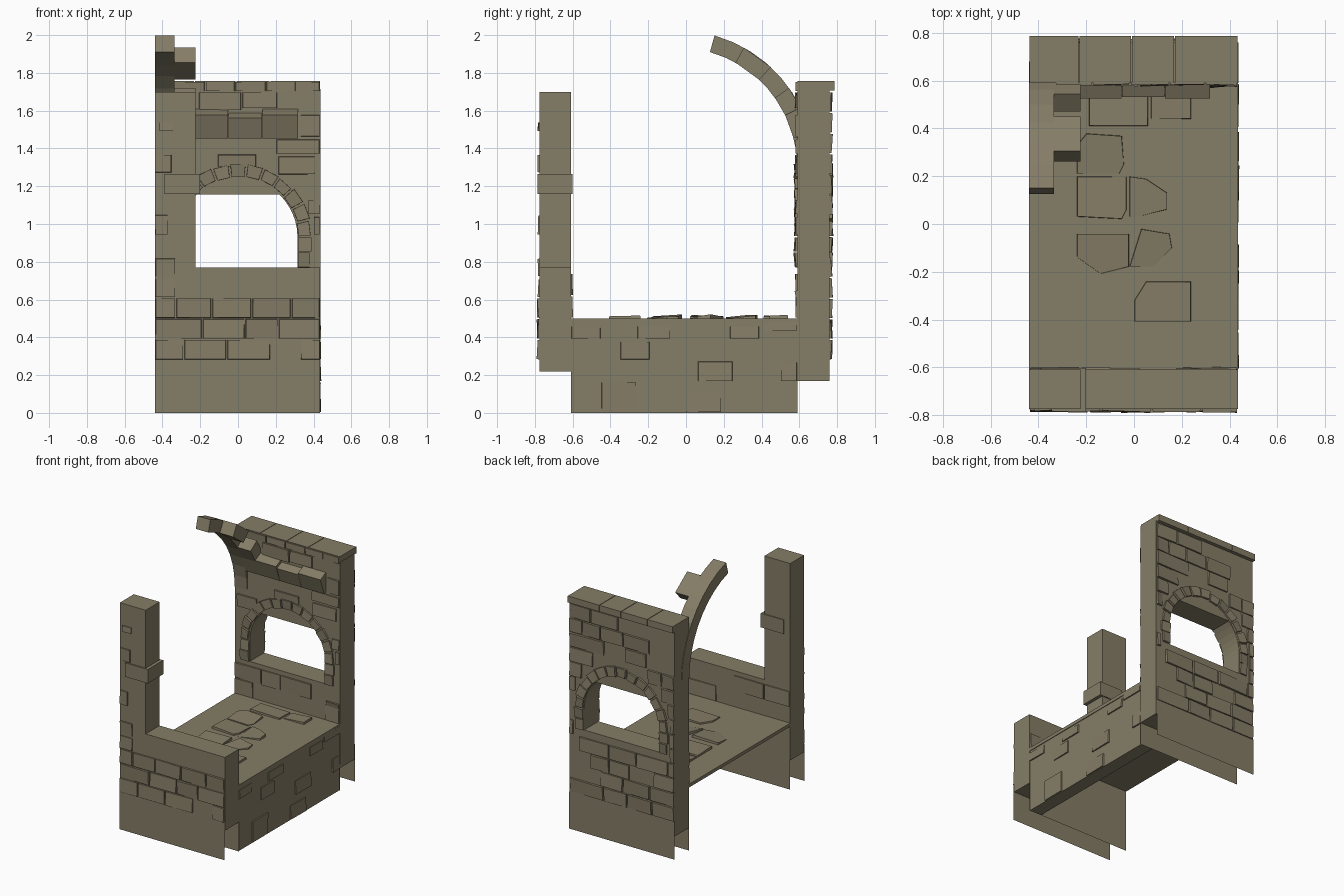
import bpy, bmesh, math, random
from mathutils import Vector

random.seed(4)
cube = bpy.data.objects.get("Cube")
if cube:
    bpy.data.objects.remove(cube)

stone = bpy.data.materials.new("olive_stone")
COLOR = (0.235, 0.205, 0.135, 1)
stone.diffuse_color = COLOR
stone.use_nodes = True
bsdf = stone.node_tree.nodes["Principled BSDF"]
bsdf.inputs["Base Color"].default_value = COLOR
bsdf.inputs["Roughness"].default_value = 0.9

LEFT, RIGHT = -0.44, 0.435
FRONT_OUT, FRONT_IN = -0.775, -0.61
BACK_IN, BACK_OUT = 0.59, 0.76
ARCH_Z, ARCH_R, RING_R = 0.93, 0.315, 0.395
SILL, LINTEL = 0.77, 1.155


def place(axis, u, v, d):
    return {"x": (d, u, v), "y": (u, d, v), "z": (u, v, d)}[axis]


def prism(bm, pts, axis, a, b, taper=1.0, jitter=0.0):
    """Extrude a 2D outline along an axis; the far end may shrink and tilt."""
    n = len(pts)
    cu = sum(p[0] for p in pts) / n
    cv = sum(p[1] for p in pts) / n
    tu, tv = random.uniform(-jitter, jitter), random.uniform(-jitter, jitter)
    near = [bm.verts.new(place(axis, u, v, a)) for u, v in pts]
    far = []
    for u, v in pts:
        su = math.copysign(1, u - cu) * tu + math.copysign(1, v - cv) * tv
        far.append(bm.verts.new(place(axis, cu + (u - cu) * taper, cv + (v - cv) * taper, b + su)))
    bm.faces.new(near)
    bm.faces.new(far[::-1])
    for i in range(n):
        j = (i + 1) % n
        bm.faces.new((near[j], near[i], far[i], far[j]))


def rect(u0, u1, v0, v1):
    return [(u0, v0), (u1, v0), (u1, v1), (u0, v1)]


def finish(name, bm):
    bmesh.ops.recalc_face_normals(bm, faces=bm.faces)
    mesh = bpy.data.meshes.new(name)
    bm.to_mesh(mesh)
    bm.free()
    mesh.materials.append(stone)
    obj = bpy.data.objects.new(name, mesh)
    bpy.context.scene.collection.objects.link(obj)
    return obj


def solid(name, pts, axis, a, b):
    bm = bmesh.new()
    prism(bm, pts, axis, a, b)
    return finish(name, bm)


def polar(cu, cv, r, deg):
    t = math.radians(deg)
    return (cu + r * math.cos(t), cv + r * math.sin(t))


def ring_piece(cu, cv, r0, r1, a0, a1):
    return [polar(cu, cv, r0, a0), polar(cu, cv, r1, a0), polar(cu, cv, r1, a1), polar(cu, cv, r0, a1)]


def brick(bm, u0, u1, v0, v1, axis, d, out):
    if u1 - u0 > 0.03:
        g = 0.003
        prism(bm, rect(u0 + g, u1 - g, v0 + g, v1 - g), axis, d - out * 0.5, d + out, 0.97, abs(out) * 0.35)


def arch_half_width(z0, z1):
    """Half width kept clear of bricks by the window surround."""
    if z1 < SILL + 0.01 or z0 > ARCH_Z + RING_R:
        return 0
    h = max(0, z0 - ARCH_Z)
    return math.sqrt(max(0, RING_R ** 2 - h * h)) + 0.005


def brick_rows(bm, x0, x1, z0, z1, rows, d, out, fill):
    h = (z1 - z0) / rows
    for r in range(rows):
        a, b = z0 + r * h, z0 + (r + 1) * h
        w = arch_half_width(a, b)
        x = x0 - random.uniform(0, 0.12)
        while x < x1:
            nx = x + random.uniform(0.15, 0.27)
            if x1 - nx < 0.06:
                nx = x1 + 0.001
            lo, hi = max(x, x0), min(nx, x1)
            if random.random() < fill:
                if w:
                    brick(bm, lo, min(hi, -w), a, b, "y", d, out)
                    brick(bm, max(lo, w), hi, a, b, "y", d, out)
                else:
                    brick(bm, lo, hi, a, b, "y", d, out)
            x = nx


# Floor and the one solid side of the base
solid("floor", rect(LEFT, RIGHT, FRONT_IN, BACK_IN), "z", 0.475, 0.5)
solid("base_side_wall", rect(FRONT_IN, BACK_IN, 0, 0.49), "x", 0.33, 0.43)

# Front parapet and broken pillar
solid("front_wall", rect(LEFT, RIGHT, 0.22, SILL), "y", FRONT_OUT, FRONT_IN)
solid("front_pillar", rect(LEFT, -0.225, SILL, 1.7), "y", FRONT_OUT, FRONT_IN)
solid("pillar_band", rect(-0.39, -0.2, 1.16, 1.265), "y", FRONT_OUT - 0.01, FRONT_IN + 0.008)

# Hanging skirt sheets under both walls
for name, y, top in (("front_outer_skirt", FRONT_OUT - 0.007, 0.28), ("front_inner_skirt", FRONT_IN, 0.48),
                     ("back_inner_skirt", BACK_IN, 0.48), ("back_outer_skirt", BACK_OUT + 0.007, 0.28)):
    bm = bmesh.new()
    bm.faces.new([bm.verts.new((x, y, z)) for x, z in rect(LEFT, RIGHT, 0, top)])
    finish(name, bm)

# Back wall with flat-headed arch window: half outline, mirrored
a_top = math.degrees(math.asin((LINTEL - ARCH_Z) / ARCH_R))
arc = [polar(0, ARCH_Z, ARCH_R, a_top * (1 - i / 6)) for i in range(7)]
half = [(0, 0.17), (0.437, 0.17), (0.437, 1.715), (0, 1.715), (0, LINTEL)] + arc + [(ARCH_R, SILL), (0, SILL)]
back_wall = solid("back_wall", half, "y", BACK_IN, BACK_OUT)
back_wall.modifiers.new("mirror", "MIRROR")

# Coping stones along the top
bm = bmesh.new()
cuts = [LEFT, -0.23, -0.01, 0.17, RIGHT]
for a, b in zip(cuts, cuts[1:]):
    prism(bm, rect(a + 0.002, b - 0.002, BACK_IN, 0.787), "z", 1.708, 1.757)
finish("coping_stones", bm)

# Window surround on both faces: voussoirs and jamb stones
bm = bmesh.new()
COUNT = 13
for d, out in ((BACK_IN, -0.014), (BACK_OUT, 0.014)):
    for i in range(COUNT):
        a0, a1 = 180 * i / COUNT + 0.8, 180 * (i + 1) / COUNT - 0.8
        r0 = ARCH_R + random.uniform(0.002, 0.012)
        r1 = RING_R - random.uniform(0, 0.015)
        prism(bm, ring_piece(0, ARCH_Z, r0, r1, a0, a1), "y", d - out, d + out, 0.96, 0.004)
    for side in (-1, 1):
        for z0, z1 in ((SILL, 0.85), (0.853, ARCH_Z)):
            u = sorted((side * (ARCH_R + 0.002), side * (RING_R - random.uniform(0, 0.02))))
            prism(bm, rect(u[0], u[1], z0, z1), "y", d - out, d + out, 0.97, 0.004)
finish("window_surround", bm)

# Wall bricks
bm = bmesh.new()
brick_rows(bm, LEFT, RIGHT, 0.28, 0.61, 3, FRONT_OUT, -0.01, 0.95)
for u0, u1, v0, v1 in ((-0.42, -0.34, 1.49, 1.54), (LEFT, -0.35, 1.27, 1.37), (LEFT, -0.37, 0.94, 1.05),
                       (LEFT, -0.33, 0.72, 0.82), (LEFT, -0.33, 0.61, 0.71)):
    brick(bm, u0, u1, v0, v1, "y", FRONT_OUT, -0.008)
brick_rows(bm, LEFT, RIGHT, 0.5, 0.74, 2, FRONT_IN, 0.008, 0.5)
finish("front_bricks", bm)

bm = bmesh.new()
brick_rows(bm, LEFT, RIGHT, 0.28, 1.7, 13, BACK_OUT, 0.011, 0.8)
finish("back_outer_bricks", bm)

bm = bmesh.new()
brick_rows(bm, -0.33, RIGHT, 1.7, 1.755, 1, BACK_IN, -0.007, 1)
for u0, u1, v0, v1 in ((-0.21, 0.02, 1.6, 1.7), (0.02, 0.21, 1.61, 1.7), (-0.11, 0.1, 1.3, 1.37),
                       (0.2, RIGHT, 1.37, 1.45), (0.33, RIGHT, 1.46, 1.58), (0.21, 0.41, 1.26, 1.36),
                       (-0.42, -0.25, 1.16, 1.26), (0.37, RIGHT, 1.05, 1.13), (0.4, RIGHT, 0.94, 1.04),
                       (0.32, RIGHT, 0.61, 0.65)):
    brick(bm, u0, u1, v0, v1, "y", BACK_IN, -0.01)
brick_rows(bm, LEFT, RIGHT, 0.5, 0.74, 2, BACK_IN, -0.008, 0.5)
finish("back_inner_bricks", bm)

# Loose stones on the base side
bm = bmesh.new()
for u0, u1, v0, v1 in ((-0.61, -0.45, 0.39, 0.46), (-0.26, -0.08, 0.39, 0.46), (-0.35, -0.19, 0.28, 0.38),
                       (-0.45, -0.26, 0, 0.165), (0.06, 0.25, 0.165, 0.275), (0, 0.19, 0, 0.11),
                       (0.23, 0.39, 0.39, 0.46), (0.4, 0.59, 0.43, 0.49), (0.5, 0.59, 0.165, 0.27)):
    brick(bm, u0, u1, v0, v1, "x", 0.43, 0.007)
finish("base_side_stones", bm)

# Flagstones on the floor
flags = [
    [(-0.19, 0.41), (0.06, 0.41), (0.06, 0.54), (-0.19, 0.54)],
    [(0.07, 0.44), (0.24, 0.44), (0.24, 0.54), (0.07, 0.54)],
    [(-0.24, 0.21), (-0.06, 0.21), (-0.04, 0.25), (-0.05, 0.37), (-0.2, 0.38), (-0.24, 0.33)],
    [(-0.24, 0.03), (-0.05, 0.02), (-0.03, 0.06), (-0.03, 0.2), (-0.24, 0.2)],
    [(-0.02, 0.02), (0.14, 0.06), (0.14, 0.13), (0.05, 0.19), (-0.02, 0.2)],
    [(-0.24, -0.14), (-0.14, -0.21), (-0.02, -0.18), (-0.02, -0.04), (-0.24, -0.04)],
    [(-0.02, -0.18), (0.08, -0.18), (0.16, -0.1), (0.15, -0.04), (0.03, -0.02)],
    [(0, -0.41), (0.24, -0.41), (0.24, -0.24), (0.05, -0.24), (0, -0.32)],
]
bm = bmesh.new()
for f in flags:
    prism(bm, f, "z", 0.49, 0.511, 0.97, 0.006)
finish("flagstones", bm)

# Broken vault: corner rib, side stones and springing course on the back wall
VAULT = (-0.045, 1.3, 0.634, 0.725)
bm = bmesh.new()
STEPS = 9
for i in range(STEPS):
    prism(bm, ring_piece(*VAULT, 74.3 * i / STEPS, 74.3 * (i + 1) / STEPS), "x", LEFT, -0.335)
finish("vault_rib", bm)

bm = bmesh.new()
for a0, a1 in ((14, 25), (25, 35.5), (47, 61)):
    prism(bm, ring_piece(*VAULT, a0, a1), "x", -0.335, -0.225)
finish("vault_side_stones", bm)

bm = bmesh.new()
edges = [-0.225, -0.05, 0.13, 0.32]
for a, b in zip(edges, edges[1:]):
    prism(bm, ring_piece(*VAULT, 14, 25 + random.uniform(-1, 1)), "x", a, b - 0.002)
finish("vault_springing", bm)
